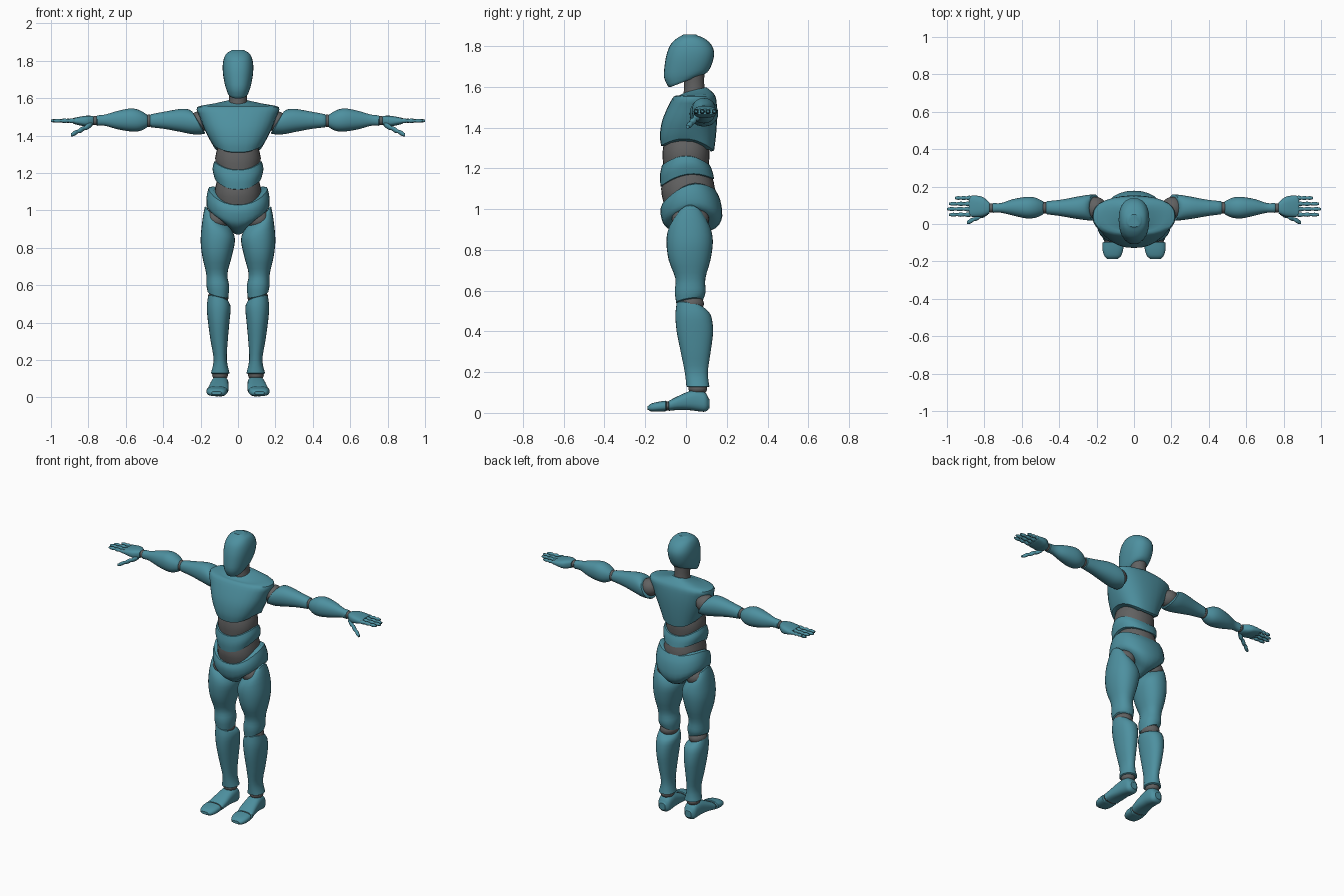
import bpy, bmesh, math


def material(name, rgb):
    m = bpy.data.materials.new(name)
    m.diffuse_color = (*rgb, 1)
    return m


TEAL = material("teal shell", (0.075, 0.28, 0.35))
GREY = material("grey joint", (0.12, 0.12, 0.12))

# (station, u, v) to (x, y, z) for each loft direction
AXES = {
    "z": lambda s, u, v: (u, v, s),
    "x": lambda s, u, v: (s, v, u),
    "y": lambda s, u, v: (u, s, v),
}


def spline(p0, p1, p2, p3, t):
    return [0.5 * (2 * b + (c - a) * t + (2 * a - 5 * b + 4 * c - d) * t * t
                   + (3 * b - a - 3 * c + d) * t ** 3)
            for a, b, c, d in zip(p0, p1, p2, p3)]


def loft(name, axis, rings, mat=TEAL, mirror=False, n=2.2, seg=28, steps=3):
    """Rings are (station, u_lo, u_hi, v_lo, v_hi, tilt, sag, roll)."""
    R = [list(r) + [0] * (8 - len(r)) for r in rings]
    fine = []
    for i in range(len(R) - 1):
        a, d = R[max(i - 1, 0)], R[min(i + 2, len(R) - 1)]
        fine += [spline(a, R[i], R[i + 1], d, k / steps) for k in range(steps)]
    fine.append(R[-1])

    # softened lip at each end
    def lip(r, nb):
        q = r[:]
        for k in (1, 3):
            m, h = (r[k] + r[k + 1]) / 2, (r[k + 1] - r[k]) / 2 * 0.88
            q[k], q[k + 1] = m - h, m + h
        q[0] += math.copysign(0.004, r[0] - nb[0])
        return q
    fine = [lip(fine[0], fine[1])] + fine + [lip(fine[-1], fine[-2])]

    bm = bmesh.new()
    loops = []
    for s, u0, u1, v0, v1, tilt, sag, roll in fine:
        loop = []
        for k in range(seg):
            t = 2 * math.pi * k / seg
            c, d = math.cos(t), math.sin(t)
            cu = math.copysign(abs(c) ** (2 / n), c)
            cv = math.copysign(abs(d) ** (2 / n), d)
            st = s - tilt * cv - sag * cv * cv + roll * cu
            loop.append(bm.verts.new(AXES[axis](
                st, (u0 + u1) / 2 + cu * (u1 - u0) / 2,
                (v0 + v1) / 2 + cv * (v1 - v0) / 2)))
        loops.append(loop)
    for a, b in zip(loops, loops[1:]):
        for k in range(seg):
            j = (k + 1) % seg
            bm.faces.new((a[k], a[j], b[j], b[k]))
    bm.faces.new(loops[0])
    bm.faces.new(loops[-1])
    bmesh.ops.recalc_face_normals(bm, faces=bm.faces)
    return finish(name, bm, mat, mirror)


def ball(name, c, r, mat=GREY, mirror=True):
    bm = bmesh.new()
    bmesh.ops.create_uvsphere(bm, u_segments=24, v_segments=14, radius=1)
    for v in bm.verts:
        v.co = [c[i] + v.co[i] * r[i] for i in range(3)]
    return finish(name, bm, mat, mirror)


def finish(name, bm, mat, mirror):
    me = bpy.data.meshes.new(name)
    bm.to_mesh(me)
    bm.free()
    me.materials.append(mat)
    ob = bpy.data.objects.new(name, me)
    bpy.context.collection.objects.link(ob)
    if mirror:
        ob.modifiers.new("mirror", "MIRROR")
    bpy.ops.object.select_all(action="DESELECT")
    ob.select_set(True)
    bpy.context.view_layer.objects.active = ob
    bpy.ops.object.shade_smooth_by_angle(angle=math.radians(40))
    return ob


def sym(rows):
    """Rows (z, half_width, y_front, y_back, ...) centred on x = 0."""
    return [(r[0], -r[1], r[1], *r[2:]) for r in rows]


# Head and neck
loft("head", "z", sym([
    (1.628, .054, -.088, .065, -.026), (1.66, .067, -.108, .105, -.012),
    (1.72, .079, -.103, .13), (1.77, .082, -.092, .138),
    (1.81, .076, -.074, .122), (1.838, .062, -.045, .09),
    (1.852, .04, -.02, .055)]), n=2.3)
loft("neck", "z", sym([(1.54, .055, -.015, .1), (1.6, .047, -.01, .09),
                       (1.67, .05, -.015, .09)]), GREY, n=2)

# Torso shells with flexible joints between them
loft("chest", "z", sym([
    (1.582, .056, -.01, .105, -.012), (1.568, .13, -.035, .125, -.01),
    (1.552, .218, -.06, .145), (1.5, .205, -.09, .152),
    (1.43, .178, -.118, .152), (1.375, .15, -.128, .146, .005, .02),
    (1.345, .132, -.122, .138, .012, .046)]), n=2.4)
loft("upper_waist_joint", "z", sym([
    (1.36, .1, -.1, .1), (1.28, .122, -.115, .115), (1.2, .11, -.11, .11)]), GREY)
loft("abdomen", "z", sym([
    (1.26, .128, -.118, .118, 0, .045), (1.22, .136, -.128, .13, -.01, .045),
    (1.172, .125, -.125, .138, -.018, .042)]))
loft("lower_waist_joint", "z", sym([
    (1.19, .105, -.105, .12), (1.1, .125, -.122, .142), (1.03, .12, -.11, .13)]), GREY)
loft("pelvis", "z", sym([
    (1.118, .158, -.115, .142, -.035, .055), (1.07, .168, -.126, .168, -.025, .05),
    (1.015, .165, -.118, .178, -.01, .06), (.985, .125, -.1, .155, 0, .07),
    (.94, .07, -.065, .11, 0, .05), (.885, .03, -.03, .06, 0, .01)]))

# Legs
ball("hip_joints", (.108, .022, .95), (.072, .092, .068))
loft("thighs", "z", [
    (.972, .05, .178, -.052, .092, 0, .025, .045),
    (.92, .03, .19, -.085, .12, 0, .015, .03), (.84, .016, .2, -.096, .132),
    (.75, .034, .19, -.085, .12), (.66, .057, .17, -.052, .095),
    (.595, .047, .168, -.055, .096), (.55, .052, .162, -.048, .086, -.01, 0, .014)],
    mirror=True)
ball("knee_joints", (.106, .024, .535), (.055, .064, .045))
loft("shins", "z", [
    (.525, .05, .16, -.046, .09, .012, 0, .014), (.48, .039, .167, -.052, .122),
    (.4, .046, .16, -.046, .133), (.3, .055, .146, -.026, .121),
    (.2, .06, .13, -.006, .107), (.13, .045, .145, .002, .115)], mirror=True)
ball("ankle_joints", (.096, .058, .12), (.042, .046, .032))
loft("feet", "y", [
    (.111, .07, .122, .02, .07), (.095, .055, .137, .006, .1),
    (.06, .05, .142, .008, .114), (.02, .05, .147, .013, .108),
    (-.04, .05, .157, .014, .082), (-.083, .055, .166, .01, .06)],
    mirror=True, n=2.6)
ball("toe_joints", (.11, -.09, .034), (.05, .022, .022))
loft("toes", "y", [
    (-.1, .056, .168, .008, .06), (-.14, .058, .168, .006, .054),
    (-.172, .07, .158, .007, .045), (-.184, .085, .145, .014, .034)],
    mirror=True, n=2.6)

# Arms
ball("shoulder_joints", (.205, .085, 1.475), (.06, .06, .055))
loft("upper_arms", "x", [
    (.212, 1.408, 1.528, .018, .158, 0, 0, .032),
    (.25, 1.406, 1.54, .02, .155, 0, 0, .015), (.31, 1.42, 1.542, .028, .145),
    (.39, 1.435, 1.528, .042, .13), (.466, 1.444, 1.514, .052, .122)], mirror=True)
ball("elbow_joints", (.478, .087, 1.479), (.03, .031, .033))
loft("forearms", "x", [
    (.488, 1.442, 1.512, .05, .122), (.525, 1.424, 1.535, .034, .14),
    (.575, 1.422, 1.545, .03, .145), (.65, 1.435, 1.53, .046, .132),
    (.71, 1.452, 1.512, .06, .112), (.752, 1.452, 1.508, .06, .112)], mirror=True)
ball("wrist_joints", (.762, .086, 1.48), (.028, .024, .024))

# Hands: palm, four jointed fingers and a thumb
loft("palms", "x", [
    (.776, 1.455, 1.505, .055, .118), (.81, 1.448, 1.506, .04, .145),
    (.85, 1.455, 1.5, .038, .152), (.878, 1.462, 1.494, .04, .15)],
    mirror=True, n=2.8)


def digit(name, a, b, r):
    """Three swelling segments from a to b (x, y, z), thinner at the joints."""
    rings = []
    for i in range(10):
        t = i / 9
        x, y, z = [p + (q - p) * t for p, q in zip(a, b)]
        k = r * (1 - .25 * t) * (.72 if i % 3 == 0 else 1)
        rings.append((x, z - k, z + k, y - k, y + k))
    loft(name, "x", rings, mirror=True, seg=12, steps=2)


for label, y, tip in (("index", .05, .985), ("middle", .08, .996),
                      ("ring", .108, .985), ("little", .139, .953)):
    digit(label + "_fingers", (.868, y, 1.479), (tip, y, 1.479), .0125)
    ball(label + "_knuckles", (.878, y, 1.479), (.01, .011, .012))
digit("thumbs", (.785, .06, 1.458), (.89, .008, 1.404), .0165)
